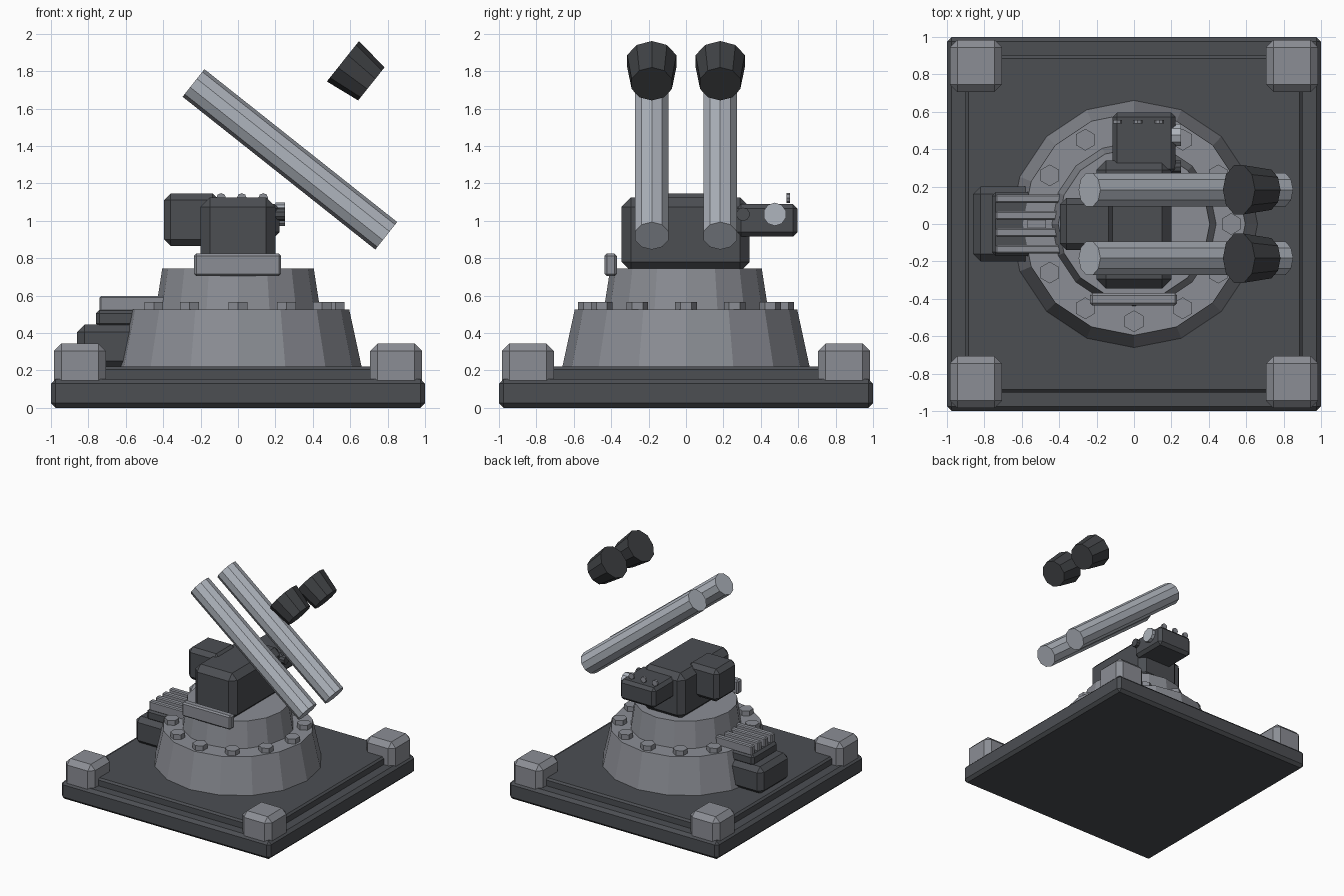
import bpy, math
from mathutils import Vector

cube = bpy.data.objects.get("Cube")
if cube:
    bpy.data.objects.remove(cube, do_unlink=True)


def material(name, rgb):
    m = bpy.data.materials.new(name)
    m.use_nodes = True
    colour = (*rgb, 1)
    m.diffuse_color = colour
    bsdf = next(n for n in m.node_tree.nodes if n.type == 'BSDF_PRINCIPLED')
    bsdf.inputs["Base Color"].default_value = colour
    return m


dark = material("dark_steel", (.072, .077, .086))
grey = material("mid_grey", (.26, .27, .30))
light = material("light_steel", (.43, .46, .51))
black = material("near_black", (.05, .053, .058))


def box(name, xs, ys, zs, mat, bevel=0):
    """Box from its x, y and z ranges, with chamfered edges."""
    mid = [(r[0] + r[1]) / 2 for r in (xs, ys, zs)]
    bpy.ops.mesh.primitive_cube_add(size=1, location=mid)
    o = bpy.context.object
    o.name = name
    o.scale = [r[1] - r[0] for r in (xs, ys, zs)]
    bpy.ops.object.transform_apply(location=False, rotation=False, scale=True)
    o.data.materials.append(mat)
    if bevel:
        mod = o.modifiers.new("chamfer", 'BEVEL')
        mod.width = bevel
        mod.segments = 1
    return o


def tube(name, start, end, r1, r2, sides, mat):
    """Flat-sided cylinder or cone between two points."""
    a, b = Vector(start), Vector(end)
    d = b - a
    bpy.ops.mesh.primitive_cone_add(vertices=sides, radius1=r1, radius2=r2,
                                    depth=d.length, location=(a + b) / 2)
    o = bpy.context.object
    o.name = name
    if abs(d.normalized().z) < .999:
        o.rotation_euler = d.to_track_quat('Z', 'Y').to_euler()
    o.data.materials.append(mat)
    return o


# Base plates and corner blocks
box("base_plate", (-1, 1), (-1, 1), (0, .155), dark, .025)
box("upper_plate", (-.9, .9), (-.9, .9), (.14, .22), dark, .015)
for sx in (-1, 1):
    for sy in (-1, 1):
        box("corner_block", sorted((sx * .705, sx * .985)),
            sorted((sy * .705, sy * .985)), (.002, .345), grey, .042)

# Pedestal drums and ring of bolts
tube("lower_drum", (0, 0, .2), (0, 0, .525), .665, .595, 16, grey)
tube("upper_drum", (0, 0, .52), (0, 0, .745), .44, .405, 16, grey)
for i in range(12):
    t = i * math.tau / 12
    x, y = .52 * math.cos(t), .52 * math.sin(t)
    tube("bolt", (x, y, .52), (x, y, .567), .058, .058, 6, grey)

# Turret body, rear weight and front panel
box("turret_body", (-.2, .2), (-.345, .34), (.73, .1 + 1.025), dark, .05)
box("rear_weight", (-.395, -.1), (-.14, .14), (.865, 1.145), dark, .035)
box("front_panel", (-.235, .23), (-.435, -.37), (.705, .825), grey, .012)

# Sensor housing with lenses and small top discs
box("sensor_housing", (-.115, .222), (.27, .597), (.915, 1.09), dark, .025)
tube("large_lens", (.2, .475, 1.035), (.25, .475, 1.035), .062, .062, 10, light)
tube("small_lens", (.2, .305, 1.035), (.25, .305, 1.035), .036, .036, 10, dark)
for x in (-.09, .02, .135):
    tube("top_disc", (x, .538, 1.122), (x, .556, 1.122), .026, .026, 8, grey)

# Twin raised launch tubes and separate pods
for y in (-.183, .183):
    tube("launch_tube", (.7925, y, .92), (-.238, y, 1.737), .094, .094, 10, light)
    tube("pod", (.561, y, 1.853), (.713, y, 1.732), .138, .113, 10, black)

# Side power unit with cooling fins
box("power_unit", (-.86, -.5), (-.2, .2), (.21, .445), dark, .04)
box("power_unit_top", (-.76, -.48), (-.17, .17), (.43, .525), dark, .02)
for y in (-.135, -.045, .045, .135):
    box("cooling_fin", (-.74, -.39), (y - .024, y + .024), (.515, .597), grey, .008)
